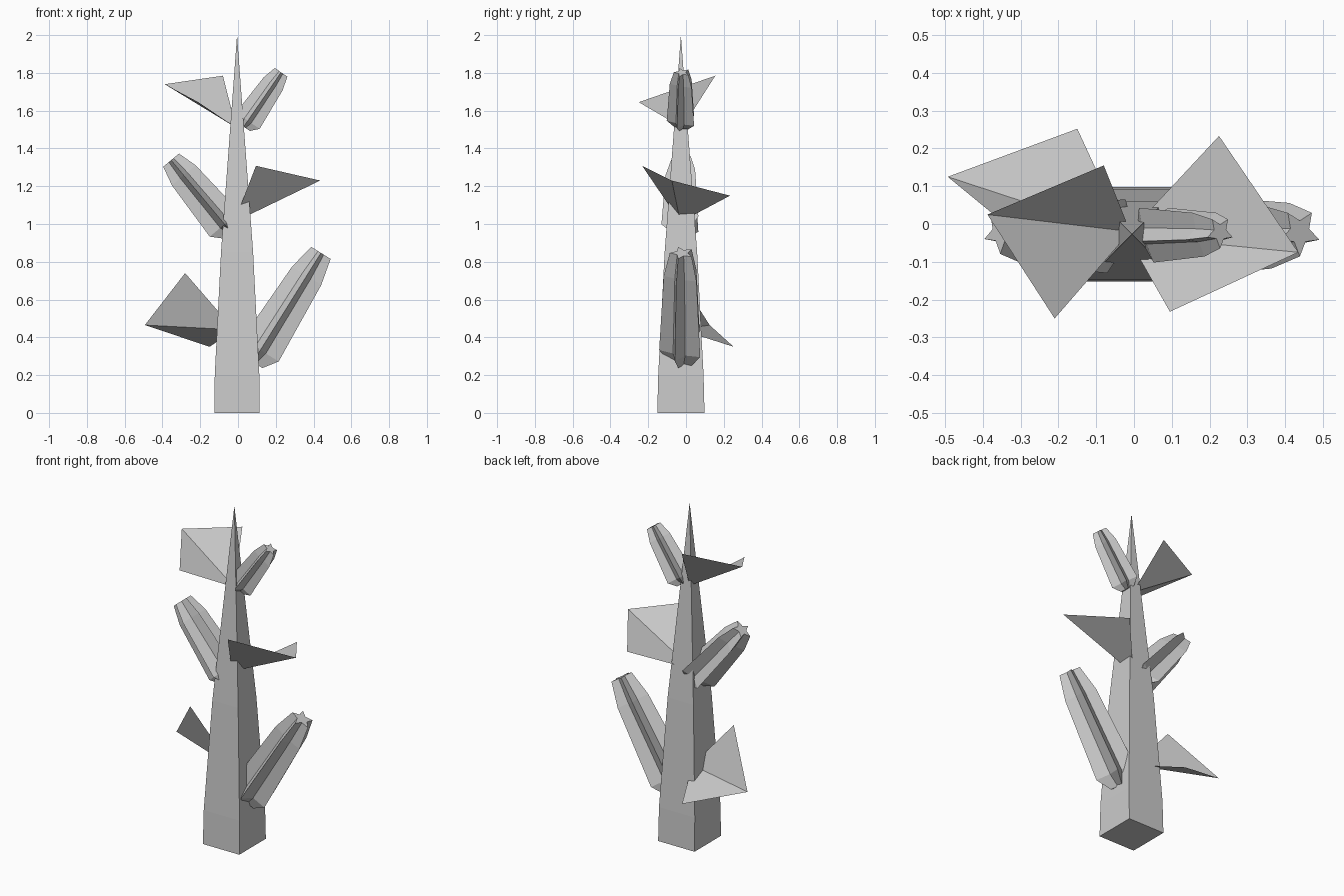
import bpy, math
from mathutils import Vector

if "Cube" in bpy.data.objects:
    bpy.data.objects.remove(bpy.data.objects["Cube"])


def make(name, verts, faces):
    me = bpy.data.meshes.new(name)
    me.from_pydata([tuple(v) for v in verts], [], faces)
    me.update()
    ob = bpy.data.objects.new(name, me)
    bpy.context.collection.objects.link(ob)
    return ob


def loft(name, rings, tip=None):
    """Skin equal-length rings; close with an apex or a flat cap."""
    n = len(rings[0])
    verts = [v for r in rings for v in r]
    faces = [(k * n + i, k * n + (i + 1) % n, (k + 1) * n + (i + 1) % n, (k + 1) * n + i)
             for k in range(len(rings) - 1) for i in range(n)]
    faces.append(tuple(reversed(range(n))))
    last = (len(rings) - 1) * n
    if tip is None:
        faces.append(tuple(range(last, last + n)))
    else:
        verts.append(tip)
        faces += [(last + i, last + (i + 1) % n, len(verts) - 1) for i in range(n)]
    return make(name, verts, faces)


# Square stem tapering to a point
cx, cy = -0.005, -0.027
corners = [(-1, -1), (1, -1), (1, 1), (-1, 1)]
profile = [(0, 0.12, 0.125), (0.2, 0.118, 0.12), (0.85, 0.085, 0.086), (1.5, 0.037, 0.037)]
loft("stem", [[(cx + a * rx, cy + b * ry, z) for a, b in corners] for z, rx, ry in profile],
     (cx, cy, 2.0))


# Star-section buds: one ridge faces the front
def bud(name, start, end, r):
    a = Vector((start[0], -0.022, start[1]))
    b = Vector((end[0], -0.022, end[1]))
    front = Vector((0, -1, 0))
    side = (b - a).normalized().cross(front)
    rings = []
    for t, k in [(0, 0.52), (0.11, 1.0), (0.79, 0.8), (1, 0.53)]:
        ring = []
        for i in range(10):
            ang = i * math.pi / 5
            rad = r * k * (1 if i % 2 == 0 else 0.48)
            ring.append(a.lerp(b, t) + rad * (math.cos(ang) * front + math.sin(ang) * side))
        rings.append(ring)
    loft(name, rings)


bud("lower_bud", (0.079, 0.269), (0.439, 0.847), 0.12)
bud("middle_bud", (-0.036, 0.957), (-0.354, 1.338), 0.108)
bud("upper_bud", (0.03, 1.515), (0.228, 1.803), 0.08)


# Folded leaves: root, wing, tip, wing with the crease from root to tip
def leaf(name, root, wing_a, tip, wing_b):
    make(name, [root, wing_a, tip, wing_b], [(0, 1, 2), (0, 2, 3)])


leaf("lower_leaf", (-0.02, -0.03, 0.44), (-0.28, -0.05, 0.74), (-0.493, 0.125, 0.465), (-0.15, 0.252, 0.35))
leaf("middle_leaf", (-0.02, -0.03, 1.01), (0.095, -0.232, 1.308), (0.435, -0.075, 1.23), (0.225, 0.233, 1.15))
leaf("upper_leaf", (-0.01, -0.02, 1.51), (-0.08, 0.155, 1.785), (-0.388, 0.025, 1.74), (-0.21, -0.25, 1.645))
